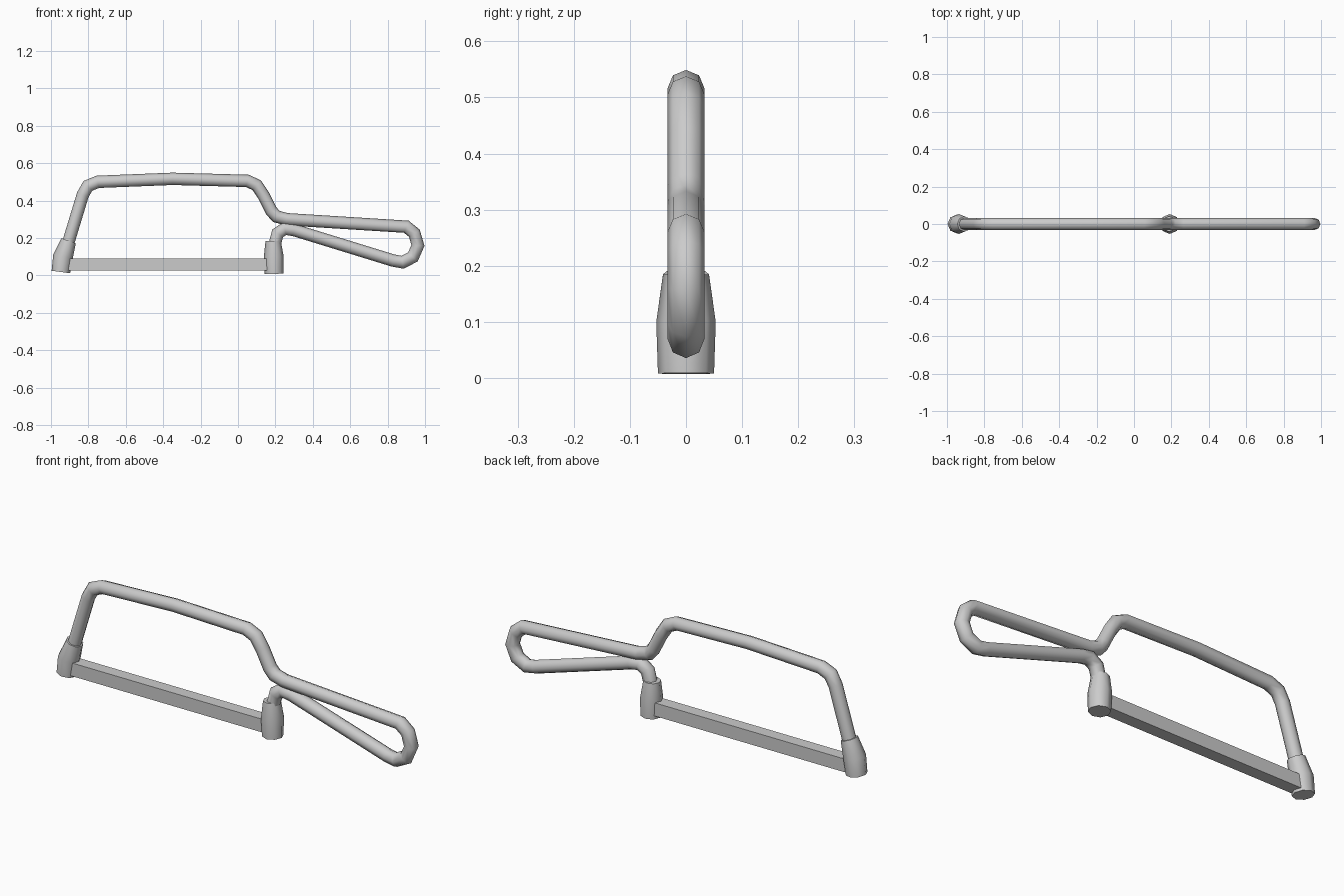
import bpy
import bmesh
import math
from mathutils import Vector

cube = bpy.data.objects.get("Cube")
if cube:
    bpy.data.objects.remove(cube)

grey = bpy.data.materials.new("steel_grey")
grey.use_nodes = True
colour = (0.6, 0.6, 0.6, 1)
grey.diffuse_color = colour
grey.node_tree.nodes["Principled BSDF"].inputs["Base Color"].default_value = colour


def finish(name, bm, angle=None):
    bmesh.ops.recalc_face_normals(bm, faces=bm.faces)
    mesh = bpy.data.meshes.new(name)
    bm.to_mesh(mesh)
    bm.free()
    mesh.materials.append(grey)
    obj = bpy.data.objects.new(name, mesh)
    bpy.context.collection.objects.link(obj)
    if angle:
        bpy.ops.object.select_all(action='DESELECT')
        obj.select_set(True)
        bpy.context.view_layer.objects.active = obj
        bpy.ops.object.shade_smooth_by_angle(angle=math.radians(angle))
    return obj


def sweep(name, path, radii, sides=8, angle=50):
    """Mitred tube along a path of (x, z) points."""
    pts = [Vector((x, 0, z)) for x, z in path]
    bm = bmesh.new()
    rings = []
    for i, p in enumerate(pts):
        a = (p - pts[i - 1]).normalized() if i else None
        b = (pts[i + 1] - p).normalized() if i < len(pts) - 1 else None
        tangent = ((a or b) + (b or a)).normalized()
        side = Vector((-tangent.z, 0, tangent.x)) / max(tangent.dot(a or b), 0.5)
        ring = []
        for k in range(sides):
            t = math.tau * k / sides
            ring.append(bm.verts.new(
                p + (side * math.cos(t) + Vector((0, math.sin(t), 0))) * radii[i]))
        rings.append(ring)
    for r, s in zip(rings, rings[1:]):
        for k in range(sides):
            n = (k + 1) % sides
            bm.faces.new((r[k], r[n], s[n], s[k]))
    bm.faces.new(rings[0])
    bm.faces.new(rings[-1])
    return finish(name, bm, angle)


# Bent tube: front arm, top bar, then the looped handle
frame_path = [
    (-0.915, 0.15), (-0.83, 0.43), (-0.803, 0.478), (-0.75, 0.5),
    (-0.35, 0.516), (0.05, 0.505), (0.1, 0.482), (0.135, 0.43),
    (0.178, 0.345), (0.205, 0.315), (0.26, 0.3), (0.9, 0.26),
    (0.943, 0.225), (0.962, 0.16), (0.935, 0.098), (0.88, 0.07),
    (0.83, 0.079), (0.3, 0.242), (0.25, 0.25), (0.212, 0.225), (0.195, 0.16),
]
sweep("frame_tube", frame_path, [0.033] * len(frame_path))

# Tapered sockets that hold the blade ends
socket_radii = (0.05, 0.053, 0.041)
sweep("front_socket", [(-0.947, 0.018), (-0.936, 0.1), (-0.906, 0.185)], socket_radii)
sweep("rear_socket", [(0.193, 0.008), (0.191, 0.1), (0.188, 0.184)], socket_radii)

# Blade bar between the sockets
bm = bmesh.new()
bmesh.ops.create_cube(bm, size=1)
bmesh.ops.scale(bm, vec=(1.11, 0.062, 0.066), verts=bm.verts)
bmesh.ops.translate(bm, vec=(-0.375, 0, 0.058), verts=bm.verts)
finish("blade", bm)
